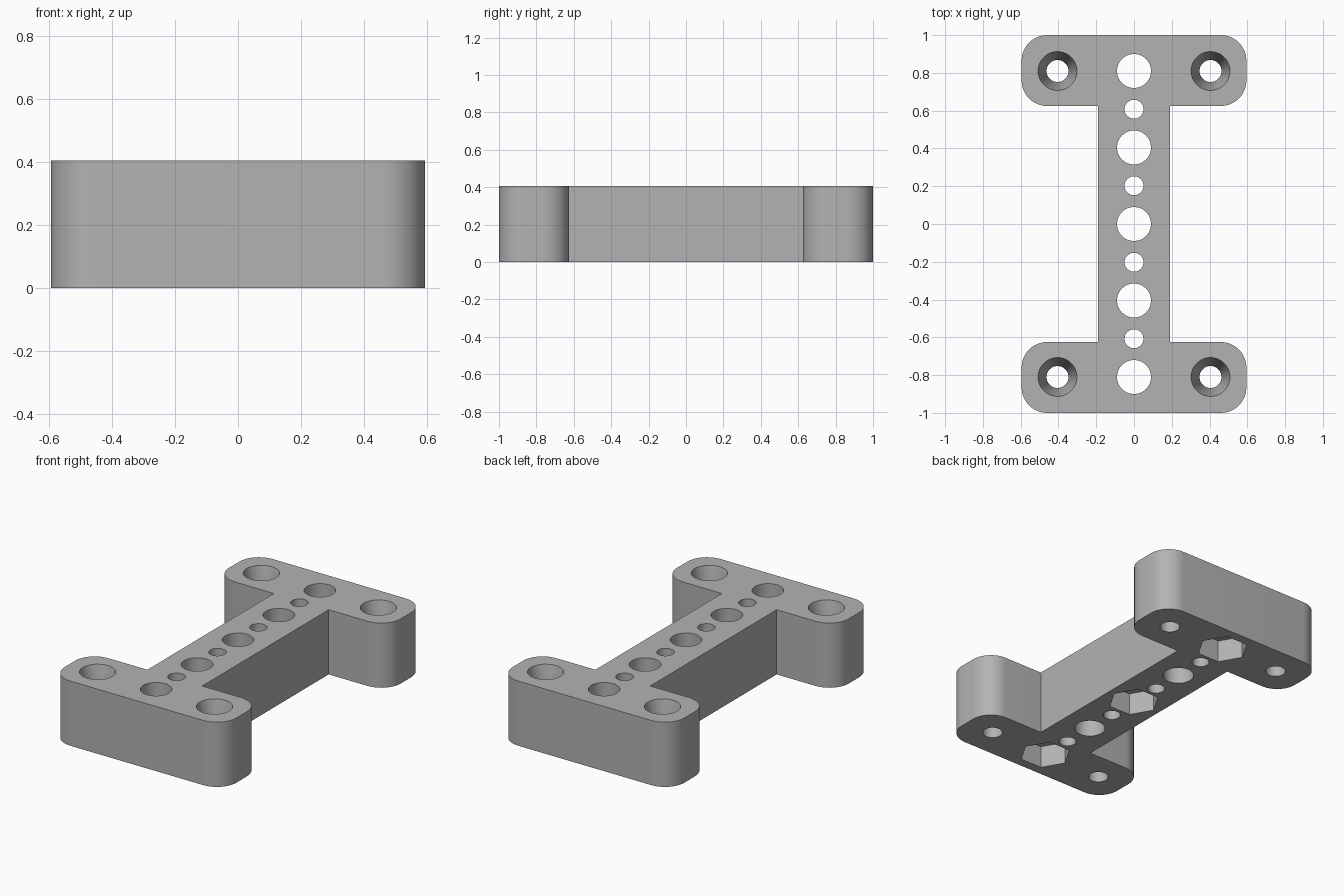
import bpy, bmesh, math
from mathutils import Matrix

if "Cube" in bpy.data.objects:
    bpy.data.objects.remove(bpy.data.objects["Cube"], do_unlink=True)

HEIGHT = 0.405
PITCH = 0.405          # spacing of the large holes
HALF_W, HALF_ARM = 0.595, 0.19
END_IN, END_OUT = 0.625, 1.0

grey = bpy.data.materials.new("plain grey")
grey.use_nodes = True
colour = (0.45, 0.45, 0.45, 1)
grey.diffuse_color = colour
grey.node_tree.nodes["Principled BSDF"].inputs["Base Color"].default_value = colour


def add_object(name, bm):
    bmesh.ops.recalc_face_normals(bm, faces=bm.faces)
    mesh = bpy.data.meshes.new(name)
    bm.to_mesh(mesh)
    bm.free()
    mesh.materials.append(grey)
    obj = bpy.data.objects.new(name, mesh)
    bpy.context.collection.objects.link(obj)
    return obj


def add_plug(bm, x, y, z0, z1, r0, r1, sides=48, turn=0.0):
    """Prism or cone from z0 to z1, used as a cutter."""
    place = Matrix.Translation((x, y, (z0 + z1) / 2)) @ Matrix.Rotation(turn, 4, "Z")
    bmesh.ops.create_cone(bm, cap_ends=True, segments=sides, radius1=r0,
                          radius2=r1, depth=z1 - z0, matrix=place)


# I-shaped body: quarter outline mirrored around, then extruded
quarter = [(HALF_ARM, END_IN), (HALF_W, END_IN), (HALF_W, END_OUT)]
right_side = [(x, -y) for x, y in reversed(quarter)] + quarter
outline = right_side + [(-x, -y) for x, y in right_side]
bm = bmesh.new()
base = bm.faces.new([bm.verts.new((x, y, 0)) for x, y in outline])
top = bmesh.ops.extrude_face_region(bm, geom=[base])["geom"]
bmesh.ops.translate(bm, vec=(0, 0, HEIGHT),
                    verts=[v for v in top if isinstance(v, bmesh.types.BMVert)])

# rounded outer corners of the end blocks
corners = [e for e in bm.edges
           if abs(e.verts[0].co.z - e.verts[1].co.z) > 0.1
           and abs(e.verts[0].co.x) > 0.5]
bmesh.ops.bevel(bm, geom=corners, offset=0.135, segments=12, profile=0.5,
                affect="EDGES")
body = add_object("mounting_bracket", bm)

# straight holes: large and small ones alternate along the arm, plus screw holes
through = bmesh.new()
for i in range(-4, 5):
    radius = 0.09 if i % 2 == 0 else 0.05
    add_plug(through, 0, i * PITCH / 2, -0.1, HEIGHT + 0.1, radius, radius)
screws = [(sx * PITCH, sy * 2 * PITCH) for sx in (-1, 1) for sy in (-1, 1)]
for x, y in screws:
    add_plug(through, x, y, -0.1, HEIGHT + 0.1, 0.058, 0.058)

# tapered screw seats on top, hexagonal nut pockets underneath
seats = bmesh.new()
for x, y in screws:
    add_plug(seats, x, y, 0.2, HEIGHT + 0.01, 0.058, 0.105)
for i in (-1, 0, 1):
    add_plug(seats, 0, i * 2 * PITCH, -0.1, 0.14, 0.15, 0.15, 6, math.pi / 6 * 3)

cutters = [add_object("hole_cutter", through), add_object("seat_cutter", seats)]
for cutter in cutters:
    cutter.hide_render = True
    mod = body.modifiers.new(cutter.name, "BOOLEAN")
    mod.operation = "DIFFERENCE"
    mod.solver = "EXACT"
    mod.object = cutter

# bake the cuts, remove the cutters and smooth the round walls
bpy.context.view_layer.update()
cut_mesh = bpy.data.meshes.new_from_object(
    body.evaluated_get(bpy.context.evaluated_depsgraph_get()))
body.modifiers.clear()
body.data = cut_mesh
for cutter in cutters:
    bpy.data.objects.remove(cutter, do_unlink=True)

bpy.ops.object.select_all(action="DESELECT")
body.select_set(True)
bpy.context.view_layer.objects.active = body
bpy.ops.object.shade_smooth_by_angle(angle=math.radians(30))
